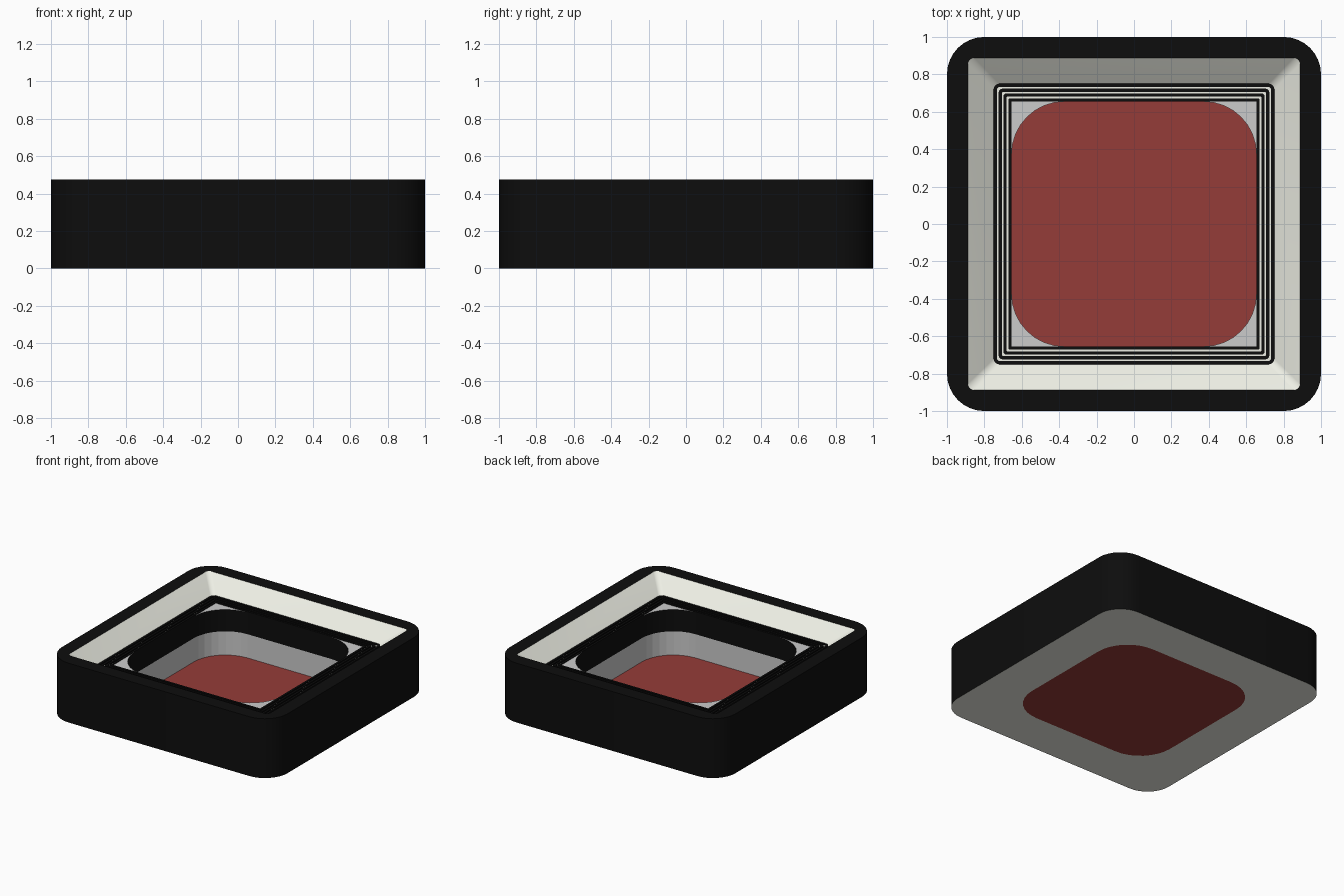
import bpy
from math import cos, sin, pi, radians

if "Cube" in bpy.data.objects:
    bpy.data.objects.remove(bpy.data.objects["Cube"])


def material(name, rgb):
    m = bpy.data.materials.new(name)
    m.diffuse_color = (*rgb, 1)
    m.use_nodes = True
    m.node_tree.nodes["Principled BSDF"].inputs["Base Color"].default_value = m.diffuse_color
    return m


BLACK = material("black", (0.004, 0.004, 0.004))
CREAM = material("cream", (0.85, 0.86, 0.78))
RED = material("red", (0.3, 0.045, 0.04))
SEG = 8


def rounded_square(half, r, z):
    """Counter-clockwise loop of a square with rounded corners."""
    pts = []
    for k in range(4):
        sx, sy = [(1, 1), (-1, 1), (-1, -1), (1, -1)][k]
        for i in range(SEG + 1):
            a = pi / 2 * (k + i / SEG)
            pts.append((sx * (half - r) + r * cos(a),
                        sy * (half - r) + r * sin(a), z))
    return pts


def loft(name, profile, mat=None, smooth=False, closed=False, fill=False):
    """Join rounded squares given as (half width, corner radius, z)."""
    verts = [p for sec in profile for p in rounded_square(*sec)]
    n = 4 * (SEG + 1)
    rows = len(profile)
    faces = []
    for j in range(rows if closed else rows - 1):
        a, b = j * n, (j + 1) % rows * n
        for i in range(n):
            k = (i + 1) % n
            faces.append((a + i, a + k, b + k, b + i))
    if fill:
        faces.append(tuple(range((rows - 1) * n, rows * n)))
    me = bpy.data.meshes.new(name)
    me.from_pydata(verts, [], faces)
    if mat:
        me.materials.append(mat)
    me.polygons.foreach_set("use_smooth", [smooth] * len(me.polygons))
    if smooth:
        me.set_sharp_from_angle(angle=radians(30))
    ob = bpy.data.objects.new(name, me)
    bpy.context.collection.objects.link(ob)
    return ob


H, LEDGE, RIDGE, BAND = 0.475, 0.362, 0.37, 0.19
WELL = (0.654, 0.28)

# outer shell with flat rim
loft("outer_frame", [(1, 0.2, 0), (1, 0.2, H), (0.888, 0.035, H)], BLACK, True)

# sloping inner border and the ledge below it
loft("sloped_border", [(0.888, 0.035, H), (0.75, 0.03, LEDGE)], CREAM, True)
loft("ridge_ledge", [(0.75, 0.03, LEDGE), (0.655, 0.001, LEDGE)], CREAM)

# four concentric black ridges
for i in range(4):
    o = 0.75 - i * 0.0265
    r = 0.03 - i * 0.009
    w = 0.0165
    ri = max(r - 0.012, 0.001)
    loft(f"ridge_{i + 1}", [(o, r, LEDGE), (o, r, RIDGE),
                            (o - w, ri, RIDGE), (o - w, ri, LEDGE)],
         BLACK, closed=True)

# grey corner plate around the rounded well
loft("corner_plate", [(0.655, 0.001, LEDGE + 0.002), (*WELL, LEDGE + 0.002)])

# well walls: black upper band, grey lower band
loft("well_upper_wall", [(*WELL, LEDGE + 0.002), (*WELL, BAND)], BLACK)
loft("well_lower_wall", [(*WELL, BAND), (*WELL, 0)])

# underside and red floor
loft("underside", [(*WELL, 0), (1, 0.2, 0)], CREAM)
loft("red_floor", [(*WELL, 0)], RED, fill=True)
